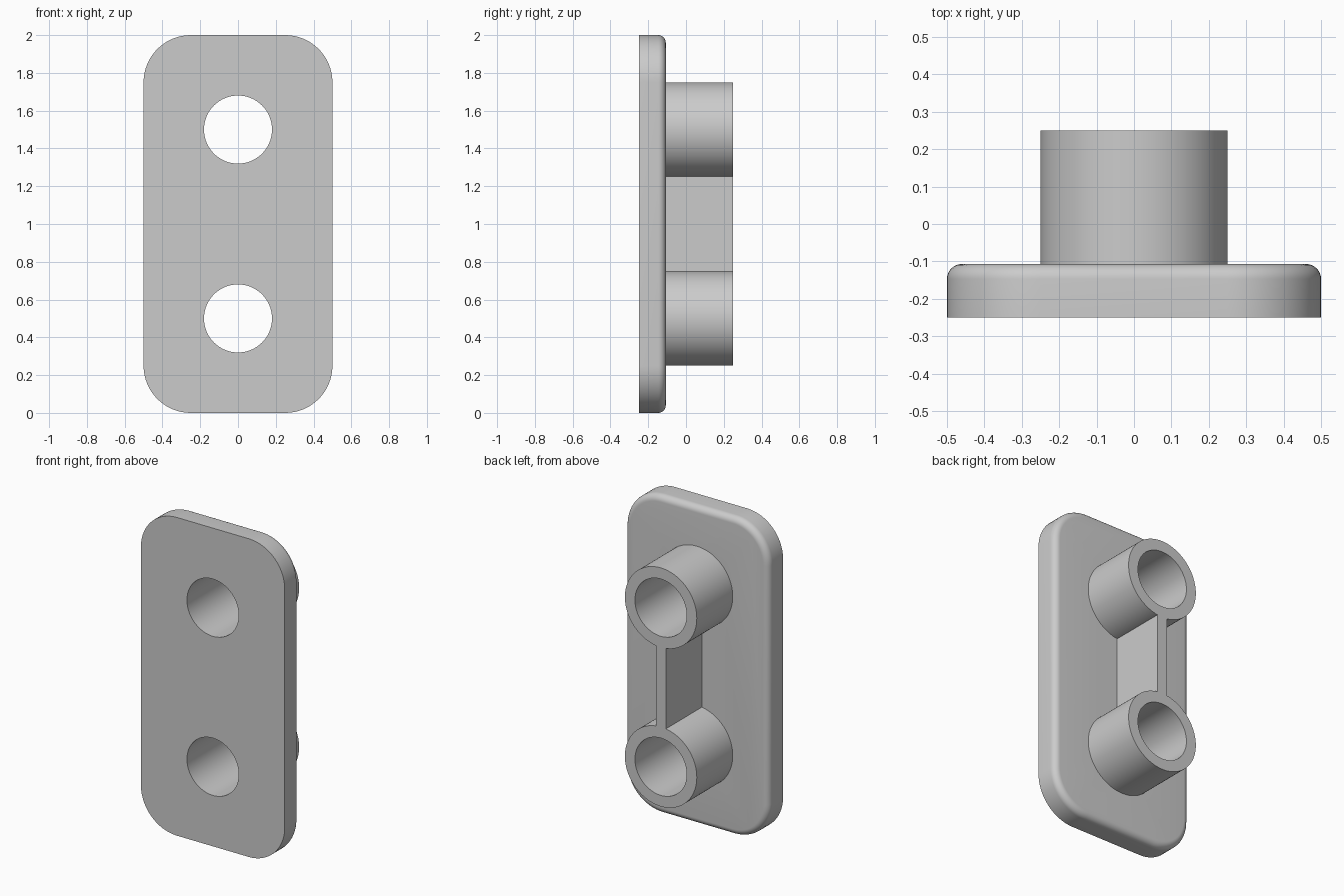
import bpy, bmesh
from math import sin, cos, pi

if "Cube" in bpy.data.objects:
    bpy.data.objects.remove(bpy.data.objects["Cube"])

FRONT, FACE, BACK = -0.25, -0.107, 0.25      # depth levels along y
BOSS_R, BORE_R, SEG = 0.25, 0.18, 96
BOSSES = {"lower": 0.5, "upper": 1.5}        # boss centre heights

grey = bpy.data.materials.new("plain grey")
grey.use_nodes = True
colour = (0.6, 0.6, 0.6, 1)
grey.diffuse_color = colour
grey.node_tree.nodes["Principled BSDF"].inputs["Base Color"].default_value = colour


def circle(radius, y, z):
    return [(radius * cos(2 * pi * i / SEG), y, z + radius * sin(2 * pi * i / SEG))
            for i in range(SEG)]


def rounded_rect(inset, y, half_w=0.5, half_h=1.0, radius=0.25, steps=16):
    points = []
    for k, (sx, sz) in enumerate([(1, 1), (-1, 1), (-1, -1), (1, -1)]):
        for i in range(steps + 1):
            a = pi / 2 * (k + i / steps)
            points.append((sx * (half_w - radius) + (radius - inset) * cos(a), y,
                           1 + sz * (half_h - radius) + (radius - inset) * sin(a)))
    return points


def loft(name, rings, capped=True):
    """Skin a row of matching rings, with end caps if asked for."""
    bm = bmesh.new()
    loops = [[bm.verts.new(p) for p in ring] for ring in rings]
    n = len(loops[0])
    for a, b in zip(loops, loops[1:]):
        for i in range(n):
            j = (i + 1) % n
            bm.faces.new((a[i], b[i], b[j], a[j]))
    if capped:
        bm.faces.new(loops[0])
        bm.faces.new(loops[-1][::-1])
        bmesh.ops.recalc_face_normals(bm, faces=bm.faces)
    mesh = bpy.data.meshes.new(name)
    bm.to_mesh(mesh)
    bm.free()
    mesh.materials.append(grey)
    obj = bpy.data.objects.new(name, mesh)
    bpy.context.collection.objects.link(obj)
    return obj


def select(obj):
    bpy.ops.object.select_all(action="DESELECT")
    obj.select_set(True)
    bpy.context.view_layer.objects.active = obj


# Plate with rounded corners and a filleted back edge
FILLET, STEPS = 0.04, 8
rings = [rounded_rect(0, FRONT)]
for i in range(STEPS + 1):
    a = pi / 2 * i / STEPS
    rings.append(rounded_rect(FILLET * (1 - cos(a)), FACE - FILLET * (1 - sin(a))))
plate = loft("plate", rings)

# Two through holes in the plate
for label, z in BOSSES.items():
    cutter = loft(label + "_bore_cutter", [circle(BORE_R, y, z) for y in (-0.5, 0.5)])
    cutter.hide_render = True
    cut = plate.modifiers.new("bore", "BOOLEAN")
    cut.operation, cut.solver, cut.object = "DIFFERENCE", "EXACT", cutter
    select(plate)
    bpy.ops.object.modifier_apply(modifier=cut.name)
    bpy.data.objects.remove(cutter)

# Hollow bosses on the back
parts = [plate]
for label, z in BOSSES.items():
    wall = [(BOSS_R, FACE), (BOSS_R, BACK), (BORE_R, BACK), (BORE_R, FACE)]
    parts.append(loft(label + "_boss", [circle(r, y, z) for r, y in wall], capped=False))

# Thin web joining the bosses
HALF_T, LOW, HIGH = 0.035, 0.747, 1.253
parts.append(loft("web", [[(-HALF_T, y, LOW), (HALF_T, y, LOW),
                           (HALF_T, y, HIGH), (-HALF_T, y, HIGH)] for y in (FACE, BACK)]))

for obj in parts:
    bm = bmesh.new()
    bm.from_mesh(obj.data)
    if obj.name.endswith("boss"):
        # Make the outer wall face away from the boss axis
        face = max(bm.faces, key=lambda f: f.calc_center_median().x)
        if face.normal.x < 0:
            bmesh.ops.reverse_faces(bm, faces=bm.faces)
    bm.to_mesh(obj.data)
    bm.free()
    select(obj)
    bpy.ops.object.shade_smooth_by_angle(angle=pi / 6)
